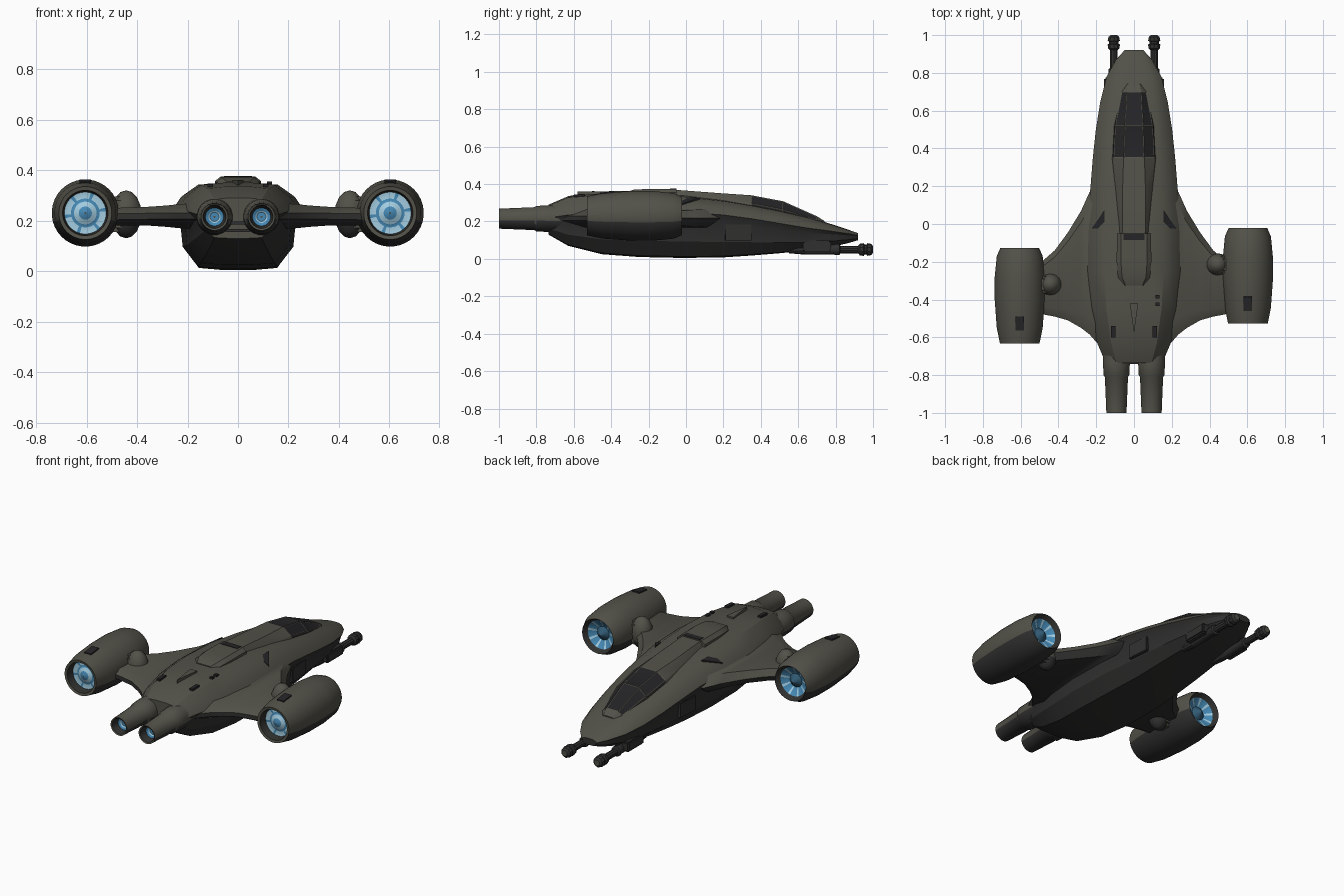
import bpy, bmesh, math
from mathutils import Vector

if "Cube" in bpy.data.objects:
    bpy.data.objects.remove(bpy.data.objects["Cube"])


def material(name, rgb):
    m = bpy.data.materials.new(name)
    m.diffuse_color = (*rgb, 1)
    m.use_nodes = True
    m.node_tree.nodes["Principled BSDF"].inputs["Base Color"].default_value = m.diffuse_color
    return m


MATS = [material("olive hull", (0.085, 0.083, 0.066)),
        material("dark underside", (0.03, 0.03, 0.029)),
        material("dark glass", (0.018, 0.018, 0.02)),
        material("pale blue glow", (0.36, 0.60, 0.74)),
        material("blue glow", (0.06, 0.25, 0.46)),
        material("deep blue", (0.03, 0.10, 0.17))]
HULL, DARK, GLASS, PALE, BLUE, DEEP = range(6)


def finish(bm, name, rule=None, angle=30):
    bmesh.ops.recalc_face_normals(bm, faces=bm.faces)
    bm.normal_update()
    if rule:
        for f in bm.faces:
            f.material_index = rule(f)
    me = bpy.data.meshes.new(name)
    bm.to_mesh(me)
    bm.free()
    for m in MATS:
        me.materials.append(m)
    ob = bpy.data.objects.new(name, me)
    bpy.context.collection.objects.link(ob)
    bpy.ops.object.select_all(action='DESELECT')
    ob.select_set(True)
    bpy.context.view_layer.objects.active = ob
    bpy.ops.object.shade_smooth_by_angle(angle=math.radians(angle))
    return ob


def loft(rings):
    """Skin closed rings of equal length and cap both ends."""
    bm = bmesh.new()
    vs = [[bm.verts.new(p) for p in r] for r in rings]
    n = len(vs[0])
    for a, b in zip(vs, vs[1:]):
        for i in range(n):
            bm.faces.new((a[i], a[(i + 1) % n], b[(i + 1) % n], b[i]))
    bm.faces.new(vs[0])
    bm.faces.new(vs[-1])
    return bm


def both_sides(half):
    return half + [(-x, y, z) for x, y, z in reversed(half)]


def lathe(name, profile, centre, n=32, colour=lambda k, j, f: HULL, angle=35):
    """Turn (radius, y) points around an axis along y; colour by segment."""
    cx, cy, cz = centre
    bm = bmesh.new()
    rings = []
    for r, y in profile:
        rings.append([bm.verts.new((cx + r * math.cos(t), cy + y, cz + r * math.sin(t)))
                      for t in (2 * math.pi * (j + .5) / n for j in range(n))])
    made = {}
    for k, (a, b) in enumerate(zip(rings, rings[1:])):
        for j in range(n):
            made[bm.faces.new((a[j], a[(j + 1) % n], b[(j + 1) % n], b[j]))] = (k, j)
    bm.faces.new(rings[0])
    bm.faces.new(rings[-1])
    bmesh.ops.recalc_face_normals(bm, faces=bm.faces)
    for f, (k, j) in made.items():
        f.material_index = colour(k, j, f)
    return finish(bm, name, angle=angle)


def box(name, centre, size, mat, tilt=(0, 0, 0), bevel=0):
    bm = bmesh.new()
    bmesh.ops.create_cube(bm, size=1)
    for v in bm.verts:
        v.co = Vector((v.co.x * size[0], v.co.y * size[1], v.co.z * size[2]))
    if bevel:
        bmesh.ops.bevel(bm, geom=bm.edges[:], offset=bevel, segments=2, affect='EDGES')
    ob = finish(bm, name, lambda f: mat)
    ob.location, ob.rotation_euler = centre, tilt
    return ob


def underside(f):
    return DARK if f.normal.z < 0.12 else HULL


# Fuselage: y, half width, bottom z, chine z, top z
STATIONS = [(-.735, .15, .13, .22, .29), (-.63, .195, .07, .235, .335), (-.45, .235, .025, .245, .35),
            (-.25, .255, .01, .25, .35), (-.02, .25, .005, .25, .34), (.2, .23, .008, .235, .315),
            (.35, .218, .018, .215, .29), (.5, .202, .03, .19, .26), (.65, .178, .045, .165, .225),
            (.78, .145, .065, .148, .185), (.87, .095, .085, .135, .155), (.92, .05, .1, .125, .138)]
rings = []
for y, w, zb, zc, zt in STATIONS:
    h, t = zc - zb, zt - zc
    rings.append(both_sides([(.28 * w, y, zb), (.62 * w, y, zb + .03 * h), (.86 * w, y, zb + .36 * h),
                             (.9 * w, y, zb + .8 * h), (w, y, zc), (.88 * w, y, zc + .45 * t),
                             (.62 * w, y, zc + .92 * t), (.25 * w, y, zt)]))
finish(loft(rings), "fuselage", lambda f: HULL if f.normal.y < -.9 else underside(f))

# Canopy and spine: y, side half width, top half width, base z, top z
SPINE = [(.74, .05, .03, .18, .203), (.7, .075, .04, .19, .228), (.52, .115, .05, .23, .308),
         (.35, .125, .055, .265, .34), (.2, .11, .06, .29, .35), (-.04, .085, .06, .32, .368),
         (-.08, .08, .055, .33, .368)]
rings = [both_sides([(w, y, zb), (w * .88, y, zb + .45 * (zt - zb)), (tw, y, zt)])
         for y, w, tw, zb, zt in SPINE]
bm = loft(rings)
bmesh.ops.recalc_face_normals(bm, faces=bm.faces)
bm.normal_update()
panes = [f for f in bm.faces if .34 < f.calc_center_median().y < .72 and f.normal.z > .1
         and (len(f.verts) == 4)]
bmesh.ops.inset_individual(bm, faces=panes, thickness=.006, depth=-.002)
glass = set(panes)
finish(bm, "canopy_and_spine", lambda f: GLASS if f in glass else HULL, 25)

# Raised hatch behind the spine
HATCH = [(-.05, .09, .373), (-.2, .092, .374), (-.28, .085, .37), (-.325, .06, .355)]
finish(loft([both_sides([(w, y, .32), (w, y, z - .018), (w * .75, y, z)]) for y, w, z in HATCH]),
       "dorsal_hatch")
box("hatch_slot", (0, -.068, .373), (.11, .035, .006), GLASS)

# Wings: x, leading y, trailing y, lower z, upper z
WING = [(.16, .24, -.67, .165, .27), (.235, .17, -.585, .17, .265), (.28, .07, -.55, .175, .26),
        (.35, -.045, -.51, .18, .255), (.42, -.14, -.49, .18, .252), (.5, -.21, -.475, .18, .25)]
for s, side in ((-1, "left"), (1, "right")):
    rings = []
    for x, a, b, lo, hi in WING:
        c, m = a - b, (lo + hi) / 2
        rings.append([(s * x, a, m), (s * x, a - .1 * c, hi), (s * x, b + .12 * c, hi),
                      (s * x, b, m + .012), (s * x, b, m - .012), (s * x, b + .12 * c, lo),
                      (s * x, a - .1 * c, lo)])
    finish(loft(rings), side + "_wing", underside, 40)


# Engine pods with glowing ends
def pod_colour(k, j, f):
    if k in (0, 13):
        return BLUE if k == 0 else DEEP
    if k == 1:
        return PALE
    if k == 2:
        return BLUE
    if k == 3:
        return BLUE if j % 6 == 0 else PALE
    if k in (4, 11):
        return DARK
    if k == 12:
        return PALE if j % 4 == 0 else BLUE
    return DARK if f.normal.z < -.25 else HULL


POD = [(.004, -.225), (.026, -.215), (.045, -.205), (.057, -.2), (.083, -.205), (.09, -.25),
       (.105, -.253), (.122, -.17), (.133, -.02), (.133, .1), (.122, .21), (.103, .253),
       (.085, .225), (.04, .2), (.004, .235)]
# keep the dark intake lip on the step behind the front rim
for s, cx, cy, side in ((-1, -.605, -.38, "left"), (1, .603, -.275, "right")):
    lathe(side + "_engine_pod", POD, (cx, cy, .23), 36, pod_colour)
    box(side + "_pod_vent", (cx, cy - .147, .23 + .1245), (.045, .075, .008), GLASS, (.13, 0, 0))
    # bulbous joint between wing and pod
    jy = cy + .06
    bm = bmesh.new()
    bmesh.ops.create_uvsphere(bm, u_segments=14, v_segments=8, radius=1)
    for v in bm.verts:
        v.co = Vector((s * .443 + v.co.x * .062, jy + v.co.y * .06, .225 + v.co.z * .095))
    finish(bm, side + "_wing_joint", lambda f: DARK if f.normal.z < -.2 else HULL)
    box(side + "_pod_strut", (s * .48, jy, .225), (.07, .09, .14), HULL, bevel=.015)


# Rear exhausts
def exhaust_colour(k, j, f):
    if k < 4:
        return (BLUE, PALE, BLUE, DARK)[k]
    return DARK if f.normal.z < -.3 else HULL


EXHAUST = [(.004, -.945), (.018, -.945), (.024, -.95), (.036, -.955), (.046, -.997), (.054, -1),
           (.062, -.81), (.069, -.8), (.072, -.735), (.07, -.6)]
for s, side in ((-1, "left"), (1, "right")):
    lathe(side + "_exhaust", EXHAUST, (s * .093, 0, .215), 20, exhaust_colour)

# Chin guns
GUN = [(.02, .55), (.026, .62), (.026, .79), (.03, .8), (.03, .82), (.02, .825), (.02, .92),
       (.032, .93), (.034, .95), (.026, .955), (.026, .965), (.034, .97), (.03, .99), (.018, 1)]
for s, side in ((-1, "left"), (1, "right")):
    lathe(side + "_gun", GUN, (s * .107, 0, .05), 10, lambda k, j, f: DARK)
    box(side + "_gun_mount", (s * .135, .7, .068), (.05, .15, .06), DARK, bevel=.008)
    box(side + "_gun_pylon", (s * .107, .67, .08), (.035, .1, .07), DARK)
    # shoulder intake, flank panel and deck slots
    finish(loft([[(s * .155, .075, z), (s * .225, -.025, z - .035), (s * .155, -.025, z)]
                 for z in (.315, .328)]), side + "_shoulder_intake", lambda f: GLASS)
    box(side + "_flank_panel", (s * .2, .28, .14), (.02, .14, .09), DARK, (0, 0, s * .08), .004)
    box(side + "_deck_slot", (s * .11, -.57, .34), (.022, .06, .012), GLASS, (.04, 0, 0))
for y in (-.385, -.425):
    box("deck_vent", (.125, y, .349), (.02, .02, .01), GLASS)
# Small deck fin
finish(loft([[(-.022, -.42, z), (.022, -.42, z), (0, -.58, z)] for z in (.335, .36)]), "deck_fin")
# Tail panel strips
for z in (.16, .19):
    box("tail_strip", (0, -.737, z), (.1, .008, .012), DARK)
